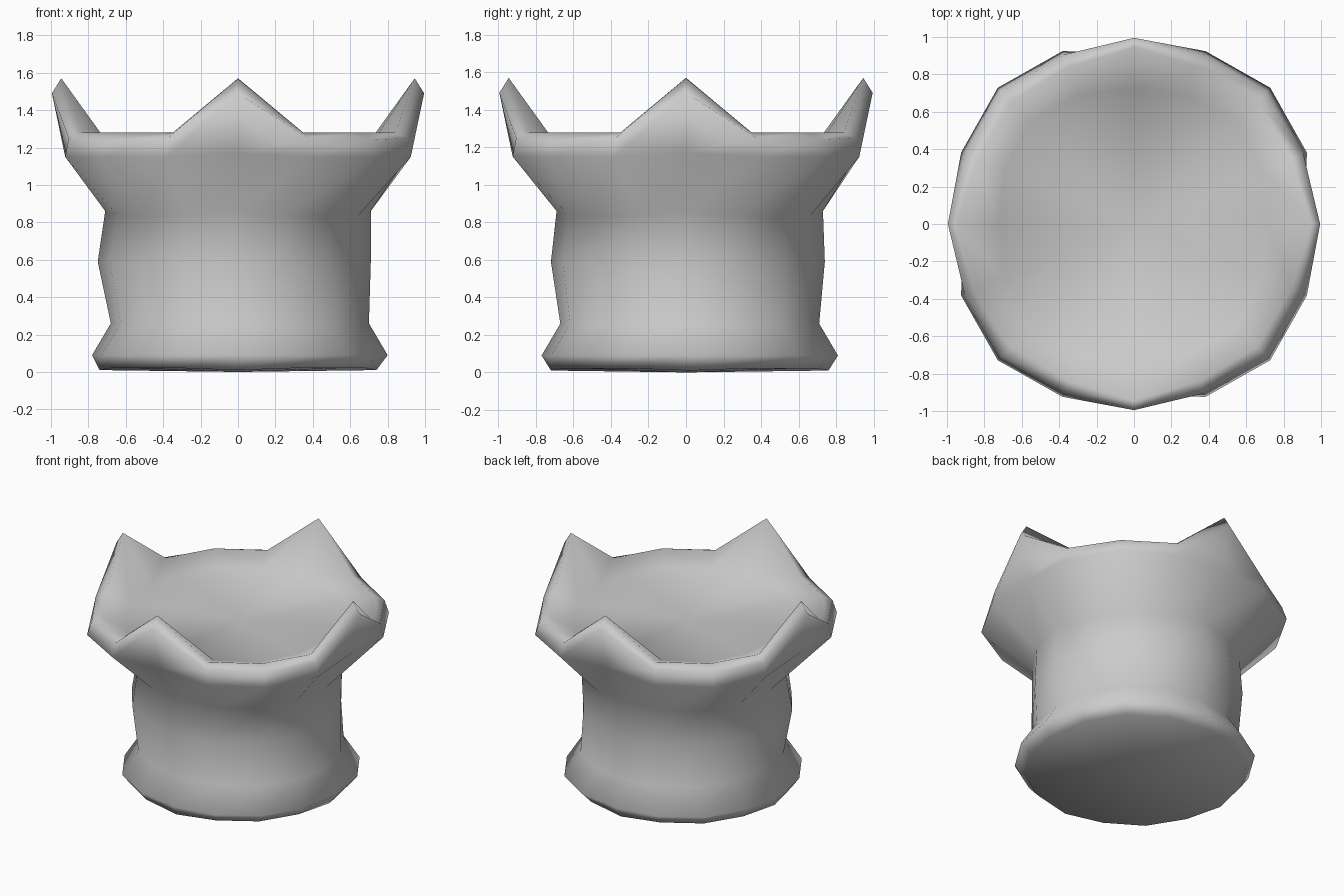
import bpy, bmesh, math

if "Cube" in bpy.data.objects:
    bpy.data.objects.remove(bpy.data.objects["Cube"])

N = 16  # sides around the tower; a pointed battlement on every fourth one

# Each ring: radius and height at the points, beside the points, and on the
# diagonals, then the ring centre (x, y)
RINGS = [
    ((0.74, 0.01), (0.74, 0.02), (0.75, 0.02), (0.00, 0.02)),   # underside
    ((0.79, 0.09), (0.80, 0.09), (0.81, 0.09), (0.01, 0.02)),   # foot edge
    ((0.69, 0.26), (0.69, 0.26), (0.70, 0.26), (0.01, 0.02)),   # waist
    ((0.73, 0.59), (0.72, 0.59), (0.71, 0.59), (-0.02, 0.01)),  # column
    ((0.71, 0.86), (0.70, 0.84), (0.70, 0.83), (0.00, 0.02)),   # neck
    ((0.92, 1.17), (1.00, 1.15), (1.03, 1.15), (0.00, 0.00)),   # flare
    ((0.995, 1.49), (0.98, 1.25), (1.00, 1.24), (0.00, 0.00)),  # outer rim
    ((0.945, 1.57), (0.91, 1.28), (0.93, 1.28), (0.00, 0.00)),  # crest
    ((0.72, 1.23), (0.75, 1.22), (0.78, 1.22), (0.00, 0.00)),   # inner rim
]

bm = bmesh.new()


def ring(point, beside, diagonal, centre):
    verts = []
    for i in range(N):
        r, z = (point, beside, diagonal, beside)[i % 4]
        a = 2 * math.pi * i / N
        verts.append(bm.verts.new((centre[0] + r * math.cos(a),
                                   centre[1] + r * math.sin(a), z)))
    return verts


def fan(loop, z, flip):
    mid = bm.verts.new((0, 0, z))
    for i in range(N):
        a, b = loop[i], loop[(i + 1) % N]
        bm.faces.new((b, a, mid) if flip else (a, b, mid))


# Outer skin, rim and shallow dished floor
loops = [ring(*r) for r in RINGS]
for lo, hi in zip(loops, loops[1:]):
    for i in range(N):
        j = (i + 1) % N
        bm.faces.new((lo[i], lo[j], hi[j], hi[i]))
fan(loops[0], 0.0, True)
fan(loops[-1], 1.18, False)
bmesh.ops.recalc_face_normals(bm, faces=bm.faces)
for f in bm.faces:
    f.smooth = True

mesh = bpy.data.meshes.new("tower")
bm.to_mesh(mesh)
bm.free()
bpy.context.collection.objects.link(bpy.data.objects.new("tower", mesh))
